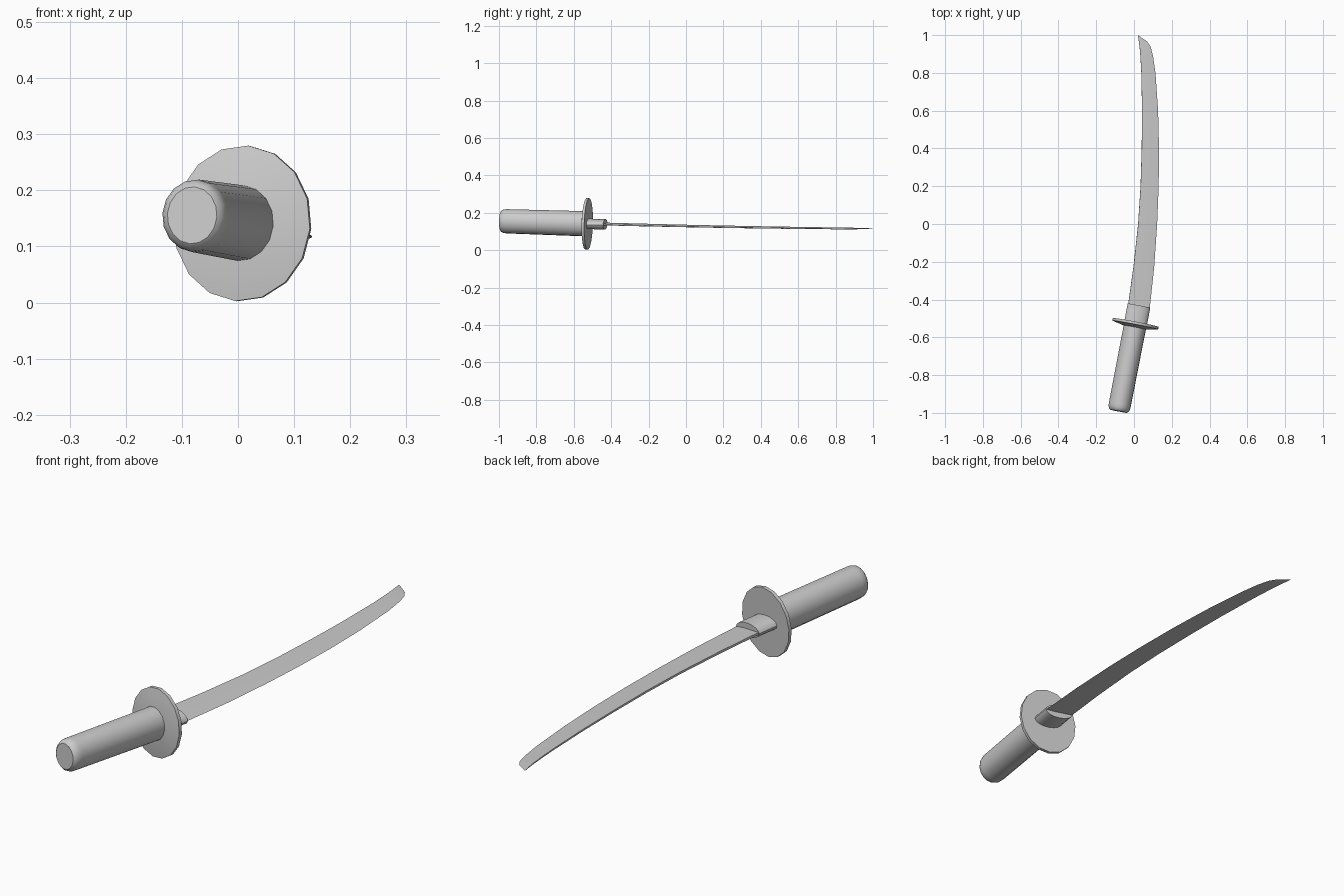
import bpy, bmesh, math
from mathutils import Matrix, Vector

if "Cube" in bpy.data.objects:
    bpy.data.objects.remove(bpy.data.objects["Cube"])

# The sword lies in a slightly rolled and pitched plane
PLANE = (Matrix.Translation((0.008, -0.528, 0.141))
         @ Matrix.Rotation(math.radians(-0.86), 4, 'X')
         @ Matrix.Rotation(math.radians(4.8), 4, 'Y'))
# The hilt axis is turned within that plane; local y runs toward the tip
HILT = PLANE @ Matrix.Rotation(math.radians(-11), 4, 'Z')


def loft(name, rings, matrix, angle=35):
    """Skin closed rings of equal point count and cap both ends."""
    bm = bmesh.new()
    loops = [[bm.verts.new(matrix @ Vector(p)) for p in ring] for ring in rings]
    n = len(loops[0])
    for a, b in zip(loops, loops[1:]):
        for i in range(n):
            j = (i + 1) % n
            bm.faces.new((a[i], a[j], b[j], b[i]))
    bm.faces.new(loops[0])
    bm.faces.new(loops[-1][::-1])
    bmesh.ops.recalc_face_normals(bm, faces=bm.faces)
    mesh = bpy.data.meshes.new(name)
    bm.to_mesh(mesh)
    bm.free()
    ob = bpy.data.objects.new(name, mesh)
    bpy.context.collection.objects.link(ob)
    bpy.ops.object.select_all(action='DESELECT')
    ob.select_set(True)
    bpy.context.view_layer.objects.active = ob
    bpy.ops.object.shade_smooth_by_angle(angle=math.radians(angle))
    return ob


def ellipse(y, rx, rz, sides=16):
    return [(rx * math.sin(math.tau * i / sides), y, rz * math.cos(math.tau * i / sides))
            for i in range(sides)]


# Grip with a rounded butt
loft("handle", [ellipse(*r) for r in (
    (-0.472, 0.045, 0.051), (-0.465, 0.053, 0.059), (-0.452, 0.058, 0.064),
    (-0.435, 0.059, 0.065), (-0.01, 0.060, 0.0675))], HILT)

# Oval guard, shallow cone toward the grip, flat toward the blade
loft("guard", [ellipse(*r) for r in (
    (-0.02, 0.062, 0.069), (-0.007, 0.124, 0.139), (0.007, 0.124, 0.139))], HILT)

# Oval collar at the blade root
loft("blade_collar", [ellipse(0.0, 0.061, 0.028), ellipse(0.098, 0.061, 0.028)], HILT)

# Curved blade: (spine x, spine y, edge x, edge y, half thickness)
stations = [
    (-0.034, -0.45, 0.081, -0.47, 0.0045), (-0.002, -0.22, 0.107, -0.23, 0.0045),
    (0.022, 0.0, 0.123, 0.0, 0.0042), (0.035, 0.2, 0.131, 0.2, 0.004),
    (0.041, 0.4, 0.133, 0.4, 0.0037), (0.043, 0.6, 0.128, 0.6, 0.0034),
    (0.039, 0.8, 0.114, 0.8, 0.003), (0.034, 0.89, 0.101, 0.89, 0.0025),
    (0.030, 0.935, 0.088, 0.94, 0.002), (0.026, 0.965, 0.070, 0.966, 0.0015),
    (0.021, 0.998, 0.024, 0.998, 0.0005)]
rings = []
for sx, sy, ex, ey, t in stations:
    s = Vector((sx - 0.008, sy + 0.528, 0))
    e = Vector((ex - 0.008, ey + 0.528, 0))
    ridge = s.lerp(e, 0.7)
    up = Vector((0, 0, t))
    rings.append([s + up, ridge + up * 0.8, e, ridge - up * 0.8, s - up])
loft("blade", rings, PLANE, 20)
